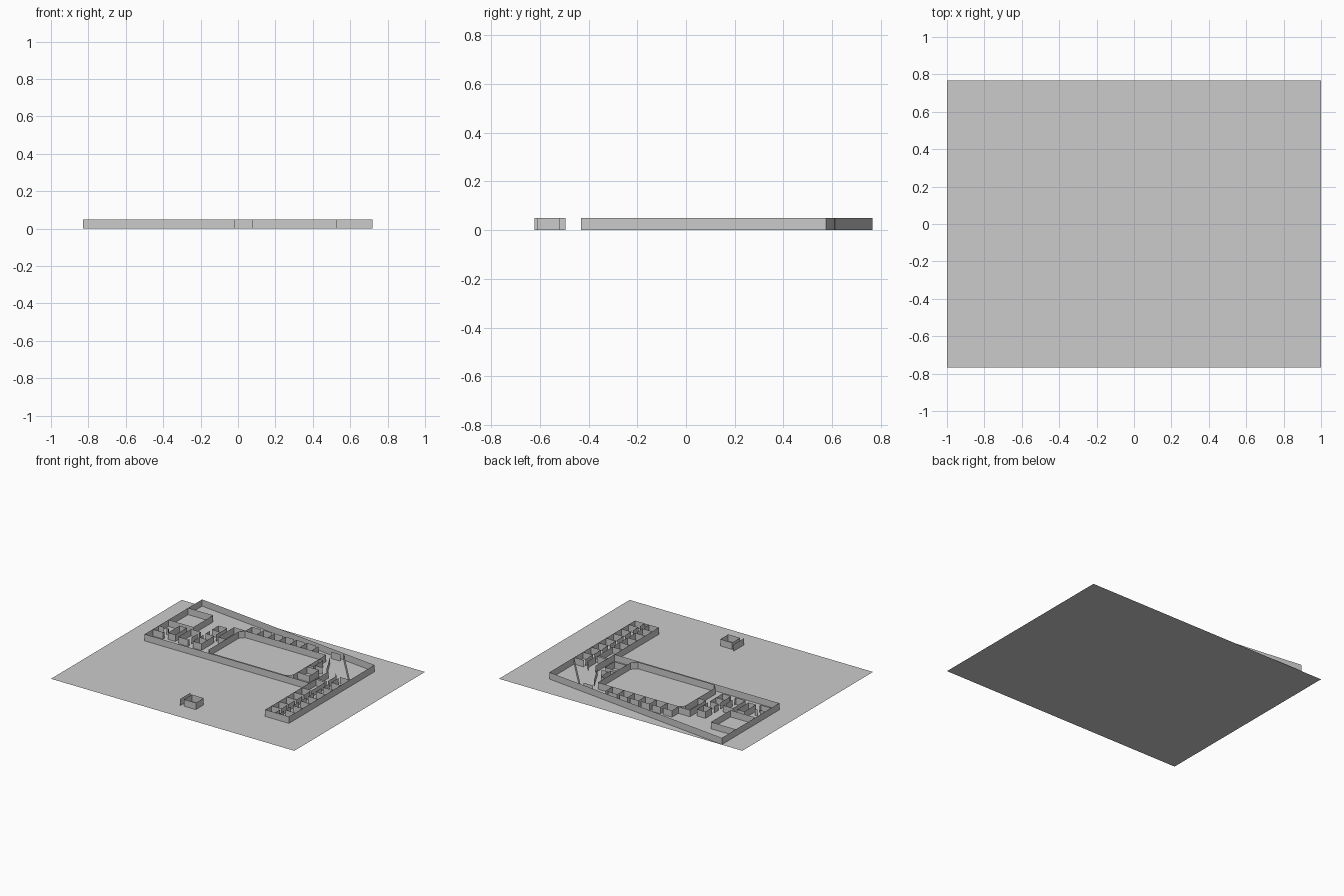
import bpy, bmesh

HEIGHT = 0.05


def walls(name, *paths):
    """Raise thin vertical sheets along plan polylines."""
    bm = bmesh.new()
    for path in paths:
        low = [bm.verts.new((x, y, 0)) for x, y in path]
        edges = [bm.edges.new(pair) for pair in zip(low, low[1:])]
        top = bmesh.ops.extrude_edge_only(bm, edges=edges)["geom"]
        for v in top:
            if isinstance(v, bmesh.types.BMVert):
                v.co.z = HEIGHT
    mesh = bpy.data.meshes.new(name)
    bm.to_mesh(mesh)
    bm.free()
    obj = bpy.data.objects.new(name, mesh)
    bpy.context.collection.objects.link(obj)
    return obj


def rect(x0, x1, y0, y1):
    return [(x0, y0), (x1, y0), (x1, y1), (x0, y1), (x0, y0)]


def door_side(x, ys, gap=0.02):
    """Vertical wall with a doorway beside each divider."""
    return [[(x, a - gap), (x, b)] for a, b in zip(ys, ys[1:])]


# Site slab
bpy.ops.mesh.primitive_plane_add(size=1)
site = bpy.context.object
site.name = "site_base"
site.scale = (2, 1.534, 1)
bpy.ops.object.transform_apply(scale=True)

# Outer shell of the building and diagonal inner wall
walls("outer_walls", [(-0.83, 0.765), (0.72, 0.575), (0.72, -0.43), (0.525, -0.43),
                      (0.525, 0.09), (-0.83, 0.09), (-0.83, 0.765)])
walls("diagonal_wall", [(0.36, 0.617), (0.44, 0.611), (0.72, 0.285)])

# Central hall with three clipped corners
walls("central_hall", [(0.36, 0.52), (-0.305, 0.52), (-0.335, 0.485), (-0.335, 0.135),
                       (-0.30, 0.10), (0.325, 0.10), (0.36, 0.135), (0.36, 0.52)])
walls("hall_corner_room", [(-0.305, 0.525), (-0.4, 0.525), (-0.4, 0.338), (-0.335, 0.338)])

# Row of rooms behind the hall
xs = [-0.305, -0.21, -0.12, -0.03, 0.06, 0.145, 0.24]
walls("back_rooms",
      *[[(x, 0.52), (x, 0.60)] for x in xs],
      *[[(a, 0.60), (b - 0.02, 0.60)] for a, b in zip(xs, xs[1:])])

# Left wing rooms
walls("large_left_room", [(-0.83, 0.60), (-0.625, 0.60), (-0.625, 0.37), (-0.83, 0.37)])
walls("left_small_room", [(-0.83, 0.255), (-0.785, 0.255)], [(-0.765, 0.255), (-0.745, 0.255), (-0.745, 0.24)],
      [(-0.745, 0.2), (-0.745, 0.185), (-0.83, 0.185)])
walls("left_closed_room", rect(-0.715, -0.655, 0.20, 0.335))
walls("left_door_room", [(-0.54, 0.32), (-0.54, 0.335), (-0.62, 0.335), (-0.62, 0.185), (-0.54, 0.185), (-0.54, 0.2)],
      [(-0.54, 0.225), (-0.54, 0.295)])
walls("left_room_column", rect(-0.5, -0.43, 0.41, 0.487),
      [(-0.5, 0.335), (-0.43, 0.335)], [(-0.5, 0.26), (-0.43, 0.26)], [(-0.5, 0.185), (-0.43, 0.185)],
      [(-0.5, 0.385), (-0.5, 0.335)], [(-0.43, 0.41), (-0.43, 0.355)],
      [(-0.5, 0.31), (-0.5, 0.20)], [(-0.43, 0.335), (-0.43, 0.185)])

# Rooms and slanted walls on the right of the hall
walls("right_upper_room", rect(0.36, 0.395, 0.32, 0.435))
walls("right_lower_room", rect(0.36, 0.46, 0.185, 0.295))
walls("lobby_walls", [(0.36, 0.58), (0.435, 0.58)], [(0.405, 0.50), (0.49, 0.34)],
      [(0.40, 0.40), (0.40, 0.34), (0.455, 0.34)], [(0.565, 0.335), (0.61, 0.285), (0.61, 0.185)])

# Right wing: two columns of rooms facing a corridor
ys = [0.18, 0.085, 0, -0.09, -0.18, -0.27, -0.355, -0.43]
walls("wing_inner_rooms", [(0.525, 0.31), (0.525, 0.09)], [(0.525, 0.165), (0.605, 0.165)],
      *[[(0.525, y), (0.605, y)] for y in ys[:1] + ys[2:-1]],
      *door_side(0.605, ys[:1] + ys[2:]), [(0.605, 0.025), (0.605, 0.0)])
ys = [0.285] + ys
walls("wing_outer_rooms", *[[(0.64, y), (0.72, y)] for y in ys[:-1]], *door_side(0.64, ys))

# Detached gatehouse with screen wall
walls("gatehouse", rect(-0.018, 0.08, -0.61, -0.517))
walls("gate_screen", [(-0.042, -0.495), (-0.042, -0.622)])
